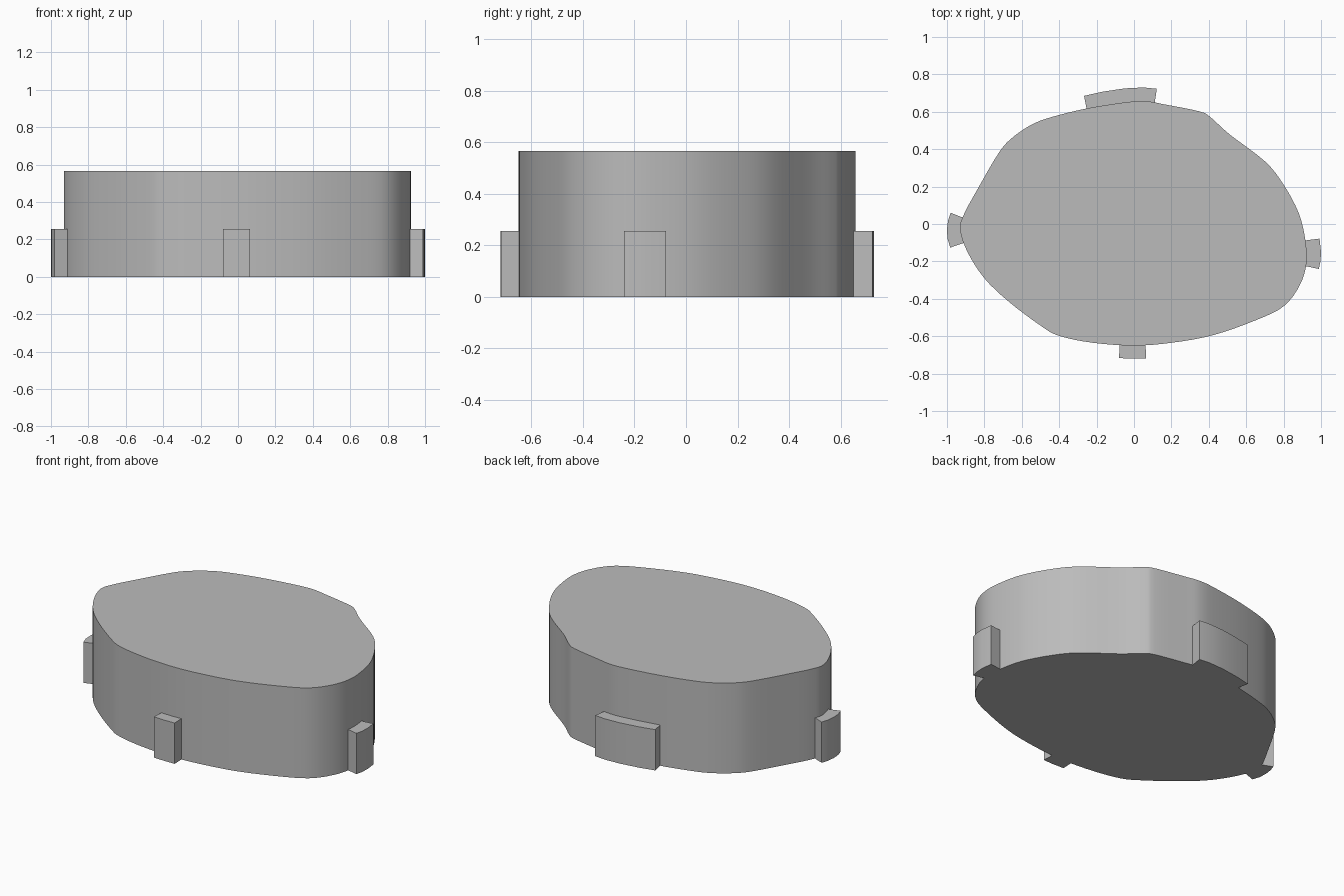
import bpy
import bmesh
from math import radians
from mathutils import Vector

BODY_HEIGHT = 0.565
TAB_HEIGHT = 0.255

cube = bpy.data.objects.get("Cube")
if cube:
    bpy.data.objects.remove(cube, do_unlink=True)

# Single plain grey
grey = bpy.data.materials.new("plain grey")
grey.use_nodes = True
GREY = (0.5, 0.5, 0.5, 1)
grey.diffuse_color = GREY
grey.node_tree.nodes["Principled BSDF"].inputs["Base Color"].default_value = GREY


def smooth_loop(points, steps=4):
    """Closed Catmull-Rom curve through the given points."""
    pts = [Vector(p) for p in points]
    n = len(pts)
    out = []
    for i in range(n):
        a, b, c, d = (pts[(i + k) % n] for k in (-1, 0, 1, 2))
        for s in range(steps):
            t = s / steps
            out.append(0.5 * (2 * b + (c - a) * t
                              + (2 * a - 5 * b + 4 * c - d) * t ** 2
                              + (3 * b - a - 3 * c + d) * t ** 3))
    return out


def extrude_profile(name, outline, height):
    """Solid prism standing on the ground, smooth around its curved wall."""
    bm = bmesh.new()
    base = bm.faces.new([bm.verts.new((p[0], p[1], 0)) for p in outline])
    top = bmesh.ops.extrude_face_region(bm, geom=[base], use_keep_orig=True)["geom"]
    bmesh.ops.translate(bm, vec=(0, 0, height),
                        verts=[v for v in top if isinstance(v, bmesh.types.BMVert)])
    bmesh.ops.recalc_face_normals(bm, faces=bm.faces)
    mesh = bpy.data.meshes.new(name)
    bm.to_mesh(mesh)
    bm.free()
    mesh.materials.append(grey)
    obj = bpy.data.objects.new(name, mesh)
    bpy.context.collection.objects.link(obj)
    bpy.ops.object.select_all(action="DESELECT")
    obj.select_set(True)
    bpy.context.view_layer.objects.active = obj
    bpy.ops.object.shade_smooth_by_angle(angle=radians(30))
    return obj


# Body: rounded irregular outline
body_outline = [
    (-0.93, -0.03), (-0.91, 0.05), (-0.84, 0.18), (-0.72, 0.385), (-0.64, 0.47),
    (-0.53, 0.54), (-0.40, 0.583), (-0.24, 0.62), (-0.05, 0.65), (0.06, 0.657),
    (0.16, 0.64), (0.35, 0.602), (0.41, 0.57), (0.51, 0.48), (0.70, 0.335),
    (0.80, 0.21), (0.88, 0.06), (0.915, -0.08), (0.922, -0.21), (0.885, -0.33),
    (0.80, -0.44), (0.65, -0.515), (0.42, -0.595), (0.20, -0.635), (0, -0.65),
    (-0.22, -0.635), (-0.40, -0.598), (-0.50, -0.543), (-0.67, -0.415),
    (-0.80, -0.29), (-0.89, -0.15),
]
extrude_profile("body", smooth_loop(body_outline), BODY_HEIGHT)

# Tabs: short curved blocks around the base, their inner ends sunk into the body
tabs = {
    "back_tab": [(-0.267, 0.685), (-0.17, 0.707), (-0.05, 0.725), (0.05, 0.73),
                 (0.122, 0.723), (0.108, 0.63), (-0.25, 0.60)],
    "front_tab": [(-0.08, -0.717), (0, -0.72), (0.065, -0.718),
                  (0.061, -0.63), (-0.076, -0.63)],
    "right_tab": [(-0.98, 0.06), (-0.994, 0.02), (-1, -0.03), (-0.997, -0.08),
                  (-0.982, -0.126), (-0.90, -0.098), (-0.90, 0.028)],
    "left_tab": [(0.992, -0.078), (1, -0.15), (0.997, -0.2), (0.988, -0.24),
                 (0.90, -0.222), (0.90, -0.09)],
}
for name, outline in tabs.items():
    extrude_profile(name, outline, TAB_HEIGHT)
